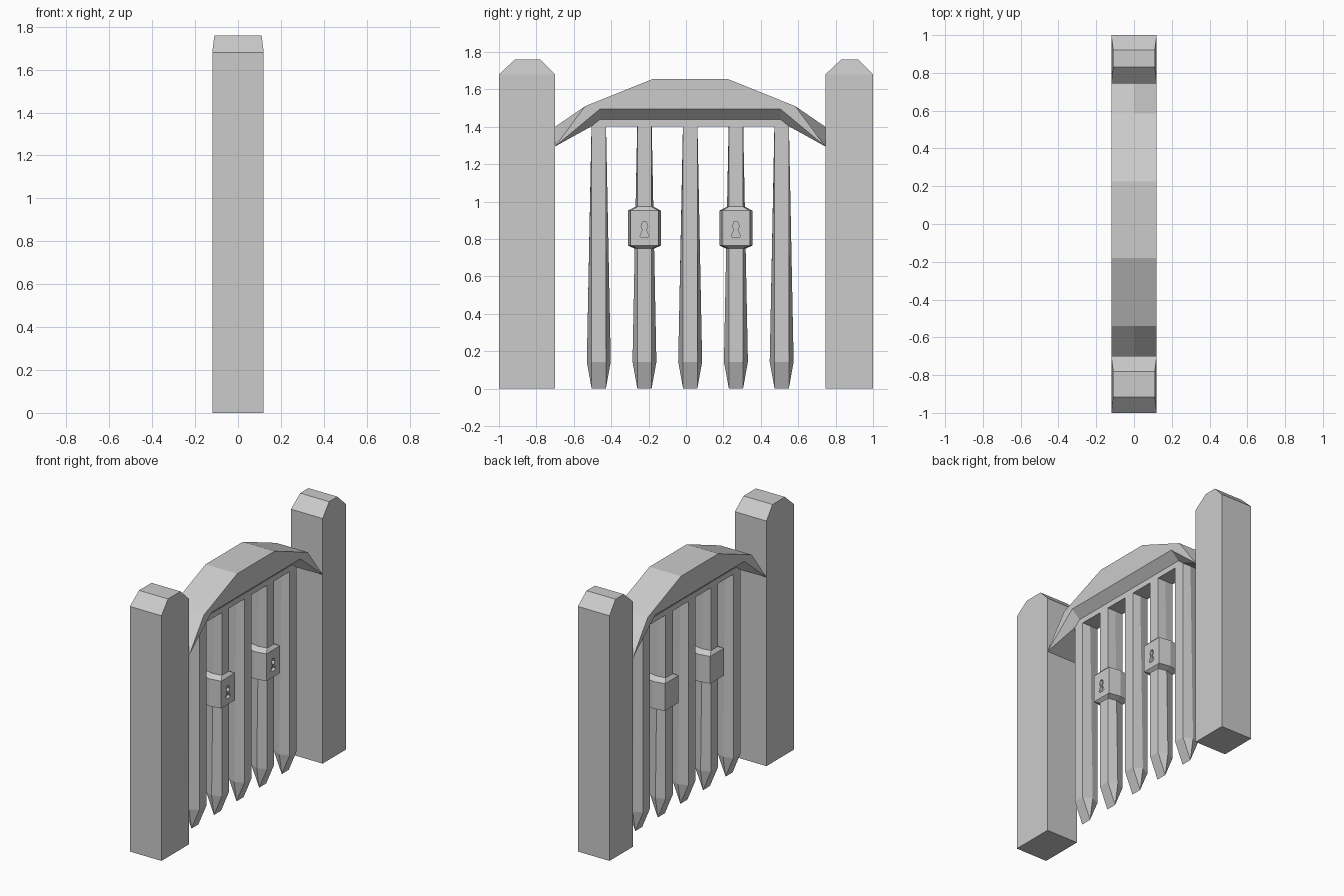
import bpy, bmesh

if "Cube" in bpy.data.objects:
    bpy.data.objects.remove(bpy.data.objects["Cube"])

C = 0.0225          # centre line of the gate between the two posts
HALF = 0.12         # half thickness of posts and arch
BAR = 0.06          # half thickness of the bars


def loft(name, rings, cap_start=True):
    """Skin a list of equal-length vertex rings; coincident points are merged."""
    bm = bmesh.new()
    rows = [[bm.verts.new(p) for p in ring] for ring in rings]
    n = len(rows[0])
    for a, b in zip(rows, rows[1:]):
        for i in range(n):
            j = (i + 1) % n
            bm.faces.new((a[i], a[j], b[j], b[i]))
    if cap_start:
        bm.faces.new(rows[0][::-1])
    bm.faces.new(rows[-1])
    bmesh.ops.remove_doubles(bm, verts=bm.verts, dist=1e-4)
    bmesh.ops.recalc_face_normals(bm, faces=bm.faces)
    mesh = bpy.data.meshes.new(name)
    bm.to_mesh(mesh)
    bm.free()
    obj = bpy.data.objects.new(name, mesh)
    bpy.context.collection.objects.link(obj)
    return obj


def rect(x, y0, y1, z):
    return [(-x, y0, z), (x, y0, z), (x, y1, z), (-x, y1, z)]


# Posts with chamfered tops
for name, y0, y1 in (("left_post", -1.0, -0.70), ("right_post", 0.745, 1.0)):
    loft(name, [rect(HALF, y0, y1, 0), rect(HALF, y0, y1, 1.68),
                rect(HALF - 0.01, y0 + 0.085, y1 - 0.08, 1.76)])


# Arch: cross-sections (ridge, top edge, lower edge, inner top, inner bottom)
def arch_ring(half):
    return half + [(-x, y, z) for x, y, z in half[:0:-1]]


W = 0.7225
end = [(0, W, 1.40)] + [(HALF, W, 1.295)] * 4
shoulder = [(0, 0.5625, 1.51), (HALF, 0.5625, 1.51), (HALF, 0.4825, 1.495),
            (BAR, 0.4825, 1.44), (BAR, 0.5275, 1.403)]
crown = [(x, 0.2025, z) for x, z in ((0, 1.655), (HALF, 1.655), (HALF, 1.495),
                                     (BAR, 1.44), (BAR, 1.403))]
half_arch = [arch_ring(h) for h in (end, shoulder, crown)]
rings = [[(x, C - y, z) for x, y, z in r] for r in half_arch]
rings += [[(x, C + y, z) for x, y, z in r] for r in reversed(half_arch)]
loft("arch", rings)


# Bars: six-sided, pointed below, two of them swelling into lock boxes
def hexagon(y, z, flat, mid, depth):
    return [(depth, y - flat, z), (depth, y + flat, z), (0, y + mid, z),
            (-depth, y + flat, z), (-depth, y - flat, z), (0, y - mid, z)]


def mid_width(z):
    return 0.064 - 0.025 * (z - 0.144) / 1.26


def keyhole_cutter(y):
    outline = [(-0.013, 0.807), (0.013, 0.807), (0.025, 0.815), (0.009, 0.848),
               (0.018, 0.868), (0.009, 0.893), (-0.009, 0.893), (-0.018, 0.868),
               (-0.009, 0.848), (-0.025, 0.815)]
    cutter = loft("keyhole_cutter", [[(x, y + dy, z) for dy, z in outline]
                                     for x in (0.06, 0.15)])
    cutter.hide_render = True
    cutter.hide_viewport = True
    return cutter


for i in range(5):
    y = C + (i - 2) * 0.2445
    specs = [(0, 0.038, 0.038, 0), (0.144, 0.038, mid_width(0.144), BAR)]
    has_lock = i in (1, 3)
    if has_lock:
        specs += [(0.749, 0.038, mid_width(0.749), BAR),
                  (0.765, 0.074, 0.088, 0.08), (0.952, 0.074, 0.088, 0.08),
                  (0.973, 0.038, mid_width(0.973), BAR)]
    specs.append((1.403, 0.038, 0.039, BAR))
    bar = loft("lock_bar" if has_lock else "bar",
               [hexagon(y, *s) for s in specs], cap_start=False)
    if has_lock:
        cut = bar.modifiers.new("keyhole", 'BOOLEAN')
        cut.operation = 'DIFFERENCE'
        cut.solver = 'EXACT'
        cut.object = keyhole_cutter(y)
